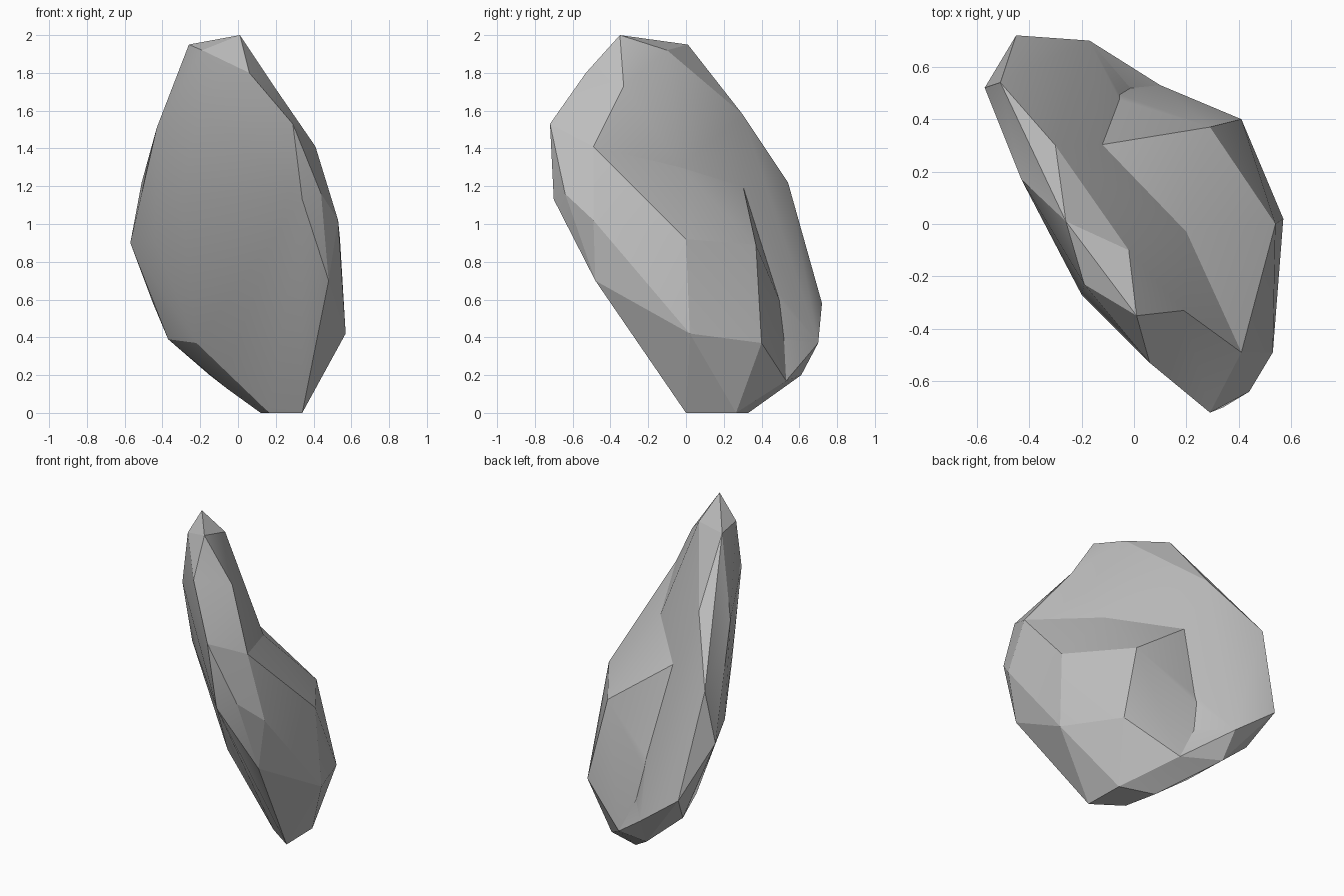
import bpy
import bmesh
from math import radians
from mathutils import Vector

cube = bpy.data.objects.get("Cube")
if cube:
    bpy.data.objects.remove(cube, do_unlink=True)

# Stone colour
stone = bpy.data.materials.new("grey_stone")
stone.use_nodes = True
GREY = (0.52, 0.52, 0.52, 1)
stone.diffuse_color = GREY
stone.node_tree.nodes["Principled BSDF"].inputs["Base Color"].default_value = GREY


def turn_edge(bm, start, end):
    """Swap the diagonal between two corners, pressing a shallow hollow there."""
    ends = [Vector(start), Vector(end)]
    for edge in bm.edges:
        if all(any((v.co - p).length < 0.001 for v in edge.verts) for p in ends):
            bmesh.ops.rotate_edges(bm, edges=[edge])
            return


def chiselled_block(name, corners, hollows=()):
    """Wrap corner points in a faceted convex block, then press in its hollows."""
    mesh = bpy.data.meshes.new(name)
    bm = bmesh.new()
    for corner in corners:
        bm.verts.new(corner)
    hull = bmesh.ops.convex_hull(bm, input=bm.verts[:])
    loose = {g for g in hull["geom_interior"] + hull["geom_unused"]
             if isinstance(g, bmesh.types.BMVert)}
    bmesh.ops.delete(bm, geom=list(loose), context="VERTS")
    for start, end in hollows:
        turn_edge(bm, start, end)
    bmesh.ops.recalc_face_normals(bm, faces=bm.faces[:])
    bm.to_mesh(mesh)
    bm.free()
    mesh.materials.append(stone)
    block = bpy.data.objects.new(name, mesh)
    bpy.context.collection.objects.link(block)
    return block


# Corners shared by several blocks
tip = (.01, -.35, 2)
brow = (.29, -.72, 1.53)
shoulder_top = (.41, -.49, 1.41)
notch_foot = (-.1, .51, .56)
toe_tip = (.1, .53, .17)

# Flat resting base
base = [(.34, 0, 0), (.335, .265, 0), (.12, .33, 0), (.165, .12, 0)]
# Peak and the rims running down from it
peak = [tip, (-.26, .01, 1.95), (-.02, -.1, 1.92), (-.19, -.23, 1.92)]
left_rim = [(-.2, -.27, 1.62), (-.43, .17, 1.51), (-.3, .3, 1.58),
            (-.51, .54, 1.22), (-.57, .52, .9)]
right_rim = [(.06, -.53, 1.8), (.19, -.33, 1.73), brow]
# Gentle swell of the broad front face
front_swell = [(-.3, -.03, 1.13), (-.44, .24, .91), (-.22, .21, .37)]
# Rounded underside at the back
heel = [(-.45, .72, .58), (-.17, .7, .37), (-.15, .61, .2),
        (-.37, .56, .39), (-.06, .4, .13)]
# Front edge and the corners where the shoulder meets the slab
front_edge = [(.34, -.7, 1.13), (.48, -.48, .7), (.44, -.64, 1.16), (.53, -.49, 1.02)]
seam = [shoulder_top, (.2, -.03, 1.3), (-.14, .3, 1.21), notch_foot]
# Projecting ridge of the shoulder
ridge = [(.29, .37, .89), (.41, .4, .37), (.57, .02, .42), (.54, 0, .92)]

rock = chiselled_block(
    "rock", base + peak + left_rim + right_rim + front_swell + heel + front_edge + seam,
    hollows=[(tip, shoulder_top), (tip, brow)])
shoulder = chiselled_block("rock_shoulder", base + front_edge + seam + [toe_tip] + ridge)
toe = chiselled_block("rock_toe", base + heel + [notch_foot, toe_tip])

# Fuse the shoulder and toe into the slab
bpy.context.view_layer.objects.active = rock
rock.select_set(True)
for part in (shoulder, toe):
    fuse = rock.modifiers.new("fuse", "BOOLEAN")
    fuse.operation = "UNION"
    fuse.solver = "EXACT"
    fuse.object = part
    bpy.ops.object.modifier_apply(modifier=fuse.name)
    bpy.data.objects.remove(part, do_unlink=True)

# Soft facets with crisp main edges
bpy.ops.object.shade_smooth_by_angle(angle=radians(18))
